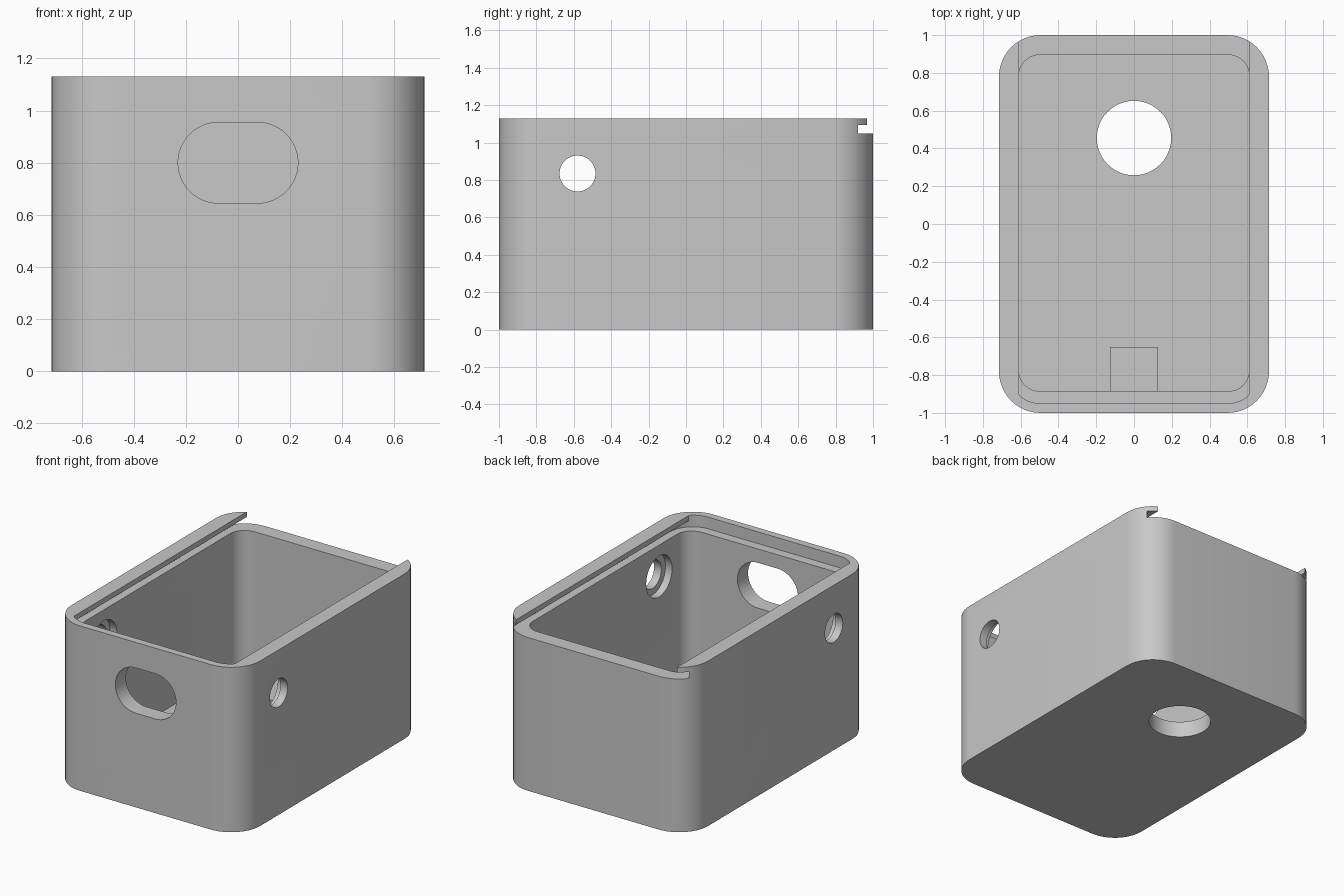
import bpy, bmesh, math

cube = bpy.data.objects.get("Cube")
if cube:
    bpy.data.objects.remove(cube, do_unlink=True)

grey = bpy.data.materials.new("grey_plastic")
grey.use_nodes = True
colour = (0.58, 0.58, 0.58, 1)
grey.diffuse_color = colour
grey.node_tree.nodes["Principled BSDF"].inputs["Base Color"].default_value = colour

HEIGHT, FLOOR, LEDGE, LIP = 1.13, 0.11, 1.05, 1.095


def rounded_rect(u0, u1, v0, v1, r, steps=12):
    """Outline of a rectangle with round corners."""
    if r == 0:
        return [(u0, v0), (u1, v0), (u1, v1), (u0, v1)]
    corners = [(u1 - r, v1 - r), (u0 + r, v1 - r), (u0 + r, v0 + r), (u1 - r, v0 + r)]
    points = []
    for i, (cu, cv) in enumerate(corners):
        for s in range(steps + 1):
            a = (i + s / steps) * math.pi / 2
            points.append((cu + r * math.cos(a), cv + r * math.sin(a)))
    return points


def circle(u, v, r):
    return rounded_rect(u - r, u + r, v - r, v + r, r)


def prism(name, outline, w0, w1, axis="z"):
    """Extrude an outline along an axis."""
    place = {"z": lambda u, v, w: (u, v, w),
             "y": lambda u, v, w: (u, w, v),
             "x": lambda u, v, w: (w, u, v)}[axis]
    bm = bmesh.new()
    rings = [[bm.verts.new(place(u, v, w)) for u, v in outline] for w in (w0, w1)]
    n = len(outline)
    for ring in rings:
        bm.faces.new(ring)
    for i in range(n):
        j = (i + 1) % n
        bm.faces.new((rings[0][i], rings[0][j], rings[1][j], rings[1][i]))
    bmesh.ops.remove_doubles(bm, verts=bm.verts, dist=0.0001)
    bmesh.ops.recalc_face_normals(bm, faces=bm.faces)
    mesh = bpy.data.meshes.new(name)
    bm.to_mesh(mesh)
    bm.free()
    mesh.materials.append(grey)
    obj = bpy.data.objects.new(name, mesh)
    bpy.context.collection.objects.link(obj)
    return obj


def activate(obj):
    bpy.ops.object.select_all(action="DESELECT")
    obj.select_set(True)
    bpy.context.view_layer.objects.active = obj


def cut(target, cutter):
    """Subtract the cutter, then discard it."""
    cutter.hide_render = True
    mod = target.modifiers.new("cut", "BOOLEAN")
    mod.operation = "DIFFERENCE"
    mod.solver = "EXACT"
    mod.object = cutter
    activate(target)
    bpy.ops.object.modifier_apply(modifier=mod.name)
    bpy.data.objects.remove(cutter, do_unlink=True)


# Box shell and its cavity
box = prism("box_body", rounded_rect(-0.715, 0.715, -1, 1, 0.22), 0, HEIGHT)
cut(box, prism("cavity", rounded_rect(-0.61, 0.61, -0.885, 0.895, 0.11), FLOOR, LEDGE + 0.01))

# Sliding lid slot, open at the back, with overhanging side lips
slot = rounded_rect(-0.665, 0.665, -0.95, 1.4, 0.17)
cut(box, prism("lid_slot", slot, LEDGE, LIP))
opening = [(max(-0.61, min(0.61, u)), v) for u, v in slot]
cut(box, prism("lid_opening", opening, LIP - 0.02, HEIGHT + 0.2))

# Floor hole and oval front window
cut(box, prism("floor_hole", circle(0, 0.455, 0.197), -0.1, FLOOR + 0.1))
cut(box, prism("front_window", rounded_rect(-0.23, 0.23, 0.645, 0.955, 0.155), -1.1, -0.8, "y"))

# Side holes, wider on the inside
cut(box, prism("side_holes", circle(-0.58, 0.835, 0.096), -0.9, 0.9, "x"))
cut(box, prism("side_recesses", circle(-0.58, 0.835, 0.14), -0.66, 0.66, "x"))

activate(box)
bpy.ops.object.shade_smooth_by_angle(angle=math.radians(30))

# Small block on the floor against the front wall
prism("inner_block", rounded_rect(-0.128, 0.128, -0.9, -0.65, 0), FLOOR - 0.02, 0.25)
